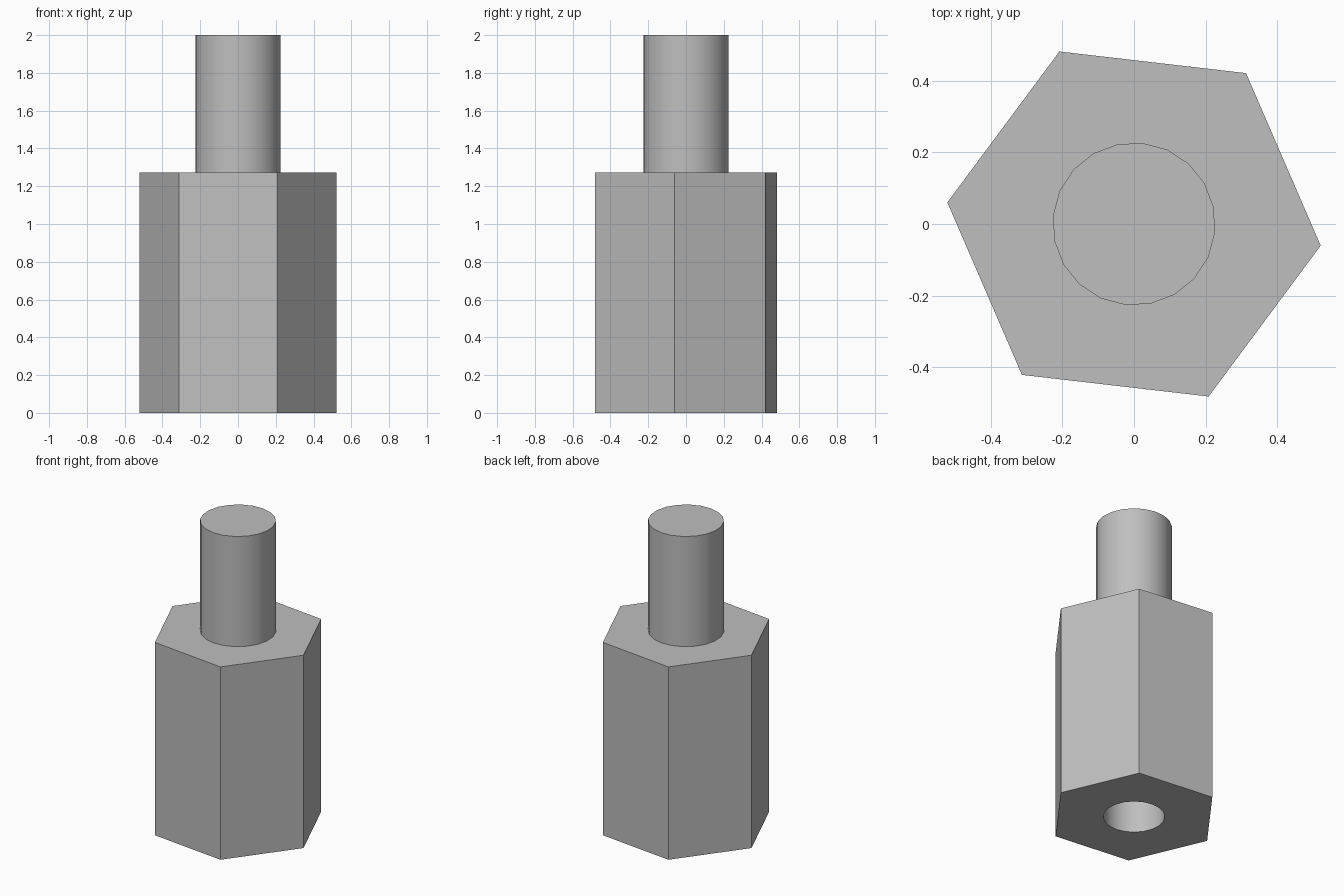
import bpy, math
from mathutils import Matrix

cube = bpy.data.objects.get("Cube")
if cube:
    bpy.data.objects.remove(cube, do_unlink=True)

HEX_HEIGHT = 1.273
HOLE_DEPTH = 0.82

metal = bpy.data.materials.new("grey_metal")
metal.use_nodes = True
colour = (0.52, 0.52, 0.52, 1)
metal.diffuse_color = colour
metal.node_tree.nodes["Principled BSDF"].inputs["Base Color"].default_value = colour


def prism(name, sides, radius, bottom, top, turn):
    """Upright prism whose first corner sits at the given angle."""
    bpy.ops.mesh.primitive_cylinder_add(
        vertices=sides, radius=radius, depth=top - bottom,
        location=(0, 0, (top + bottom) / 2))
    ob = bpy.context.object
    ob.name = name
    # The primitive starts its ring on +y
    ob.data.transform(Matrix.Rotation(math.radians(turn - 90), 4, "Z"))
    ob.data.materials.append(metal)
    return ob


# Hexagonal body with a blind hole in the underside
body = prism("hex_body", 6, 0.524, 0, HEX_HEIGHT, -6.6)
cutter = prism("hole_cutter", 20, 0.184, -0.1, HOLE_DEPTH, 12)
cutter.hide_render = True
hole = body.modifiers.new("hole", "BOOLEAN")
hole.operation = "DIFFERENCE"
hole.solver = "EXACT"
hole.object = cutter
bpy.ops.object.select_all(action="DESELECT")
body.select_set(True)
bpy.context.view_layer.objects.active = body
bpy.ops.object.modifier_apply(modifier=hole.name)
bpy.data.objects.remove(cutter, do_unlink=True)
bpy.ops.object.shade_smooth_by_angle(angle=math.radians(30))

# Round stud on top
stud = prism("stud", 20, 0.227, HEX_HEIGHT, 2, 12)
bpy.ops.object.shade_smooth_by_angle(angle=math.radians(30))
